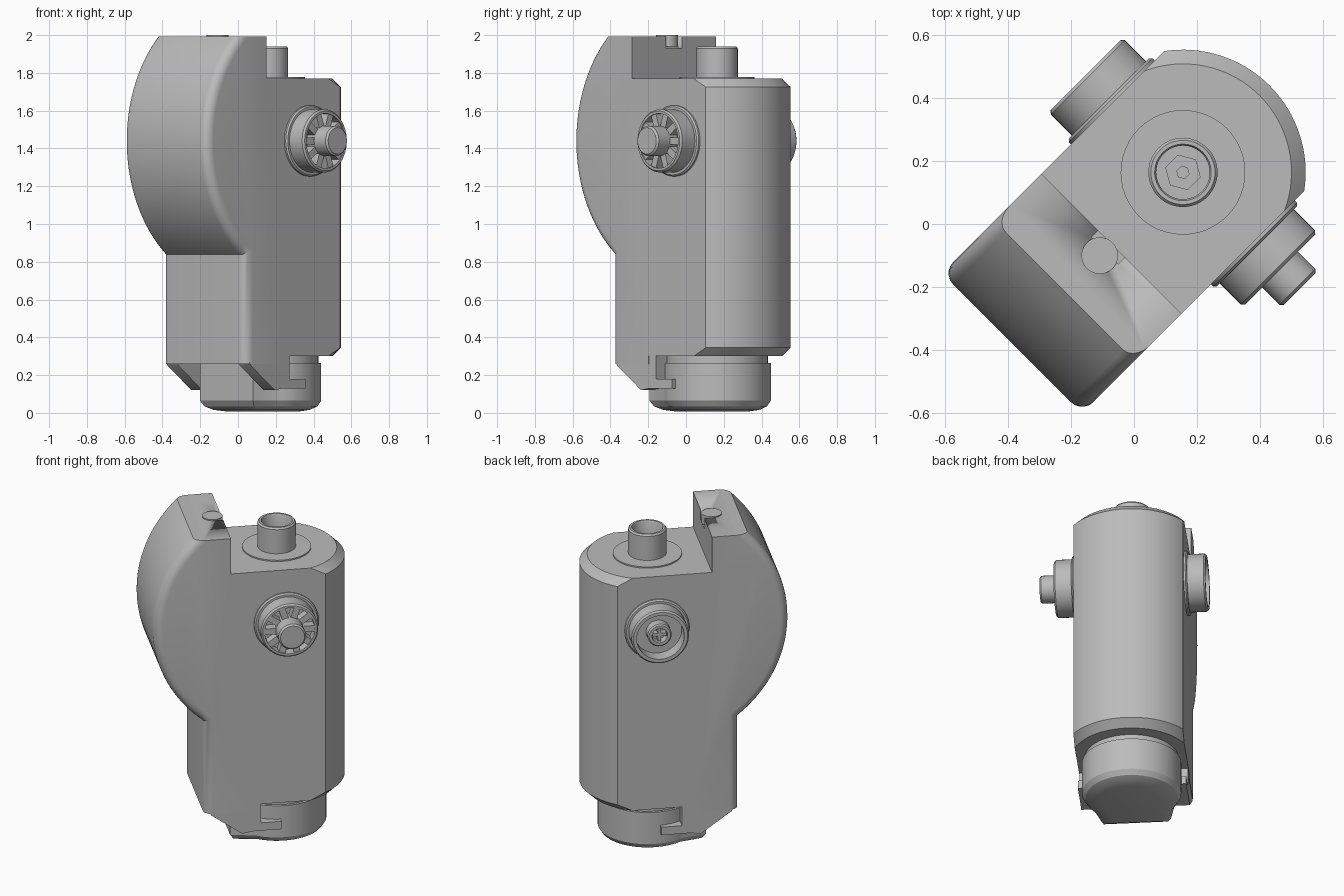
import bpy, bmesh, math
from mathutils import Matrix, Vector

if "Cube" in bpy.data.objects:
    bpy.data.objects.remove(bpy.data.objects["Cube"], do_unlink=True)

grey = bpy.data.materials.new("plain grey")
grey.use_nodes = True
COLOUR = (0.5, 0.5, 0.5, 1)
grey.diffuse_color = COLOUR
grey.node_tree.nodes["Principled BSDF"].inputs["Base Color"].default_value = COLOUR

AXIS = 0.226      # shared axis of barrel, post and knobs
HALF = 0.315      # half thickness of the body
KNOB_Z = 1.44
TOP = 1.993
# The body is modelled along x, then turned to stand diagonally
TURN = Matrix.Rotation(math.radians(45), 4, "Z") @ Matrix.Translation((0, 0.006, 0))
UPRIGHT = Matrix.Translation((AXIS, 0, 0))


def finish(name, bm, place=Matrix()):
    bmesh.ops.remove_doubles(bm, verts=bm.verts, dist=1e-5)
    bmesh.ops.recalc_face_normals(bm, faces=bm.faces)
    bm.transform(TURN @ place)
    mesh = bpy.data.meshes.new(name)
    bm.to_mesh(mesh)
    bm.free()
    obj = bpy.data.objects.new(name, mesh)
    bpy.context.collection.objects.link(obj)
    mesh.materials.append(grey)
    bpy.ops.object.select_all(action="DESELECT")
    obj.select_set(True)
    bpy.context.view_layer.objects.active = obj
    bpy.ops.object.shade_smooth_by_angle(angle=math.radians(30))
    return obj


def lathe(name, profile, place, steps=48):
    bm = bmesh.new()
    verts = [bm.verts.new((r, 0, h)) for r, h in profile]
    edges = [bm.edges.new(pair) for pair in zip(verts, verts[1:])]
    bmesh.ops.spin(bm, geom=verts + edges, cent=(0, 0, 0), axis=(0, 0, 1),
                   angle=2 * math.pi, steps=steps, use_duplicate=False)
    return finish(name, bm, place)


def slab(outline, y0, y1):
    """Extrude an x-z outline between two y positions."""
    bm = bmesh.new()
    face = bm.faces.new([bm.verts.new((x, y0, z)) for x, z in outline])
    new = bmesh.ops.extrude_face_region(bm, geom=[face])["geom"]
    bmesh.ops.translate(bm, vec=(0, y1 - y0, 0),
                        verts=[g for g in new if isinstance(g, bmesh.types.BMVert)])
    return bm


def box(name, lo, hi, place=Matrix()):
    outline = [(lo[0], lo[2]), (hi[0], lo[2]), (hi[0], hi[2]), (lo[0], hi[2])]
    return finish(name, slab(outline, lo[1], hi[1]), place)


def loft(name, loops):
    bm = bmesh.new()
    rings = [[bm.verts.new(p) for p in loop] for loop in loops]
    for a, b in zip(rings, rings[1:]):
        for i in range(len(a)):
            j = (i + 1) % len(a)
            bm.faces.new((a[i], a[j], b[j], b[i]))
    bm.faces.new(rings[0])
    bm.faces.new(rings[-1])
    return finish(name, bm)


# Front housing: round nose above a straight grip
NOSE_R, GRIP_X, STEP_X, JOIN_X = 0.768, -0.25, -0.095, 0.1
a_top = math.asin((TOP - KNOB_Z) / NOSE_R)
a_low = -math.acos((AXIS - GRIP_X) / NOSE_R)
outline = [(JOIN_X, 0.3), (JOIN_X, 1.77), (STEP_X, 1.77), (STEP_X, TOP)]
for i in range(33):
    a = a_top + (a_low - a_top) * i / 32
    outline.append((AXIS - NOSE_R * math.cos(a), KNOB_Z + NOSE_R * math.sin(a)))
outline += [(GRIP_X, 0.26), (0.03, 0.26), (0.03, 0.3)]
bm = slab(outline, -HALF, HALF)
rim = [e for e in bm.edges
       if e.verts[0].co.y * e.verts[1].co.y > 0
       and all(v.co.x < -0.2 for v in e.verts)
       and abs(e.verts[0].co.z - e.verts[1].co.z) > 0.001]
bmesh.ops.bevel(bm, geom=rim, offset=0.05, segments=5, profile=0.5,
                affect="EDGES", clamp_overlap=False)
housing = finish("front_housing", bm)

# Pocket behind the top button
cutter = box("pocket_cutter", (STEP_X - 0.03, -0.06, 1.93), (STEP_X + 0.05, 0.06, 2.1))
cutter.hide_render = True
cut = housing.modifiers.new("pocket", "BOOLEAN")
cut.operation, cut.object = "DIFFERENCE", cutter
bpy.context.view_layer.objects.active = housing
bpy.ops.object.modifier_apply(modifier=cut.name)
bpy.data.objects.remove(cutter, do_unlink=True)
lathe("top_button", [(0, 1.94), (0.058, 1.94), (0.058, 2), (0, 2)],
      Matrix.Translation((-0.148, 0, 0)))


# Rear barrel: round back with flat cheeks and chamfered ends
def barrel_loop(r, z):
    end = math.asin(HALF / r)
    arc = [end * (2 * i / 32 - 1) for i in range(33)]
    return ([(JOIN_X, -HALF, z)]
            + [(AXIS + r * math.cos(a), r * math.sin(a), z) for a in arc]
            + [(JOIN_X, HALF, z)])


loft("rear_barrel", [barrel_loop(r, z) for r, z in
                     ((0.345, 0.3), (0.39, 0.345), (0.39, 1.725), (0.345, 1.77))])


# Bottom cap: round, with a blunt front
def cap_loop(r, z, front):
    half = 0.7 * r
    arc = [math.radians(-125 + 250 * i / 48) for i in range(49)]
    return ([(front, -half, z)]
            + [(AXIS + r * math.cos(a), r * math.sin(a), z) for a in arc]
            + [(front, half, z)])


loft("bottom_cap", [cap_loop(*p) for p in
                    ((0.17, 0.008, 0.03), (0.225, 0.016, -0.02), (0.265, 0.035, -0.06),
                     (0.285, 0.065, -0.08), (0.285, 0.265, -0.08))])
lathe("cap_neck", [(0, 0.26), (0.27, 0.26), (0.27, 0.31), (0, 0.31)], UPRIGHT)

# Side guards around the cap, each with an upright and a ledge
guard = [(GRIP_X + 0.03, 0.27), (GRIP_X + 0.04, 0.25), (-0.03, 0.12), (0.03, 0.13),
         (0.2, 0.13), (0.2, 0.18), (0.08, 0.18), (0.08, 0.31), (0.02, 0.31), (0.02, 0.27)]
for side, word in ((-1, "right"), (1, "left")):
    finish(word + "_guard", slab(guard, side * 0.23, side * (HALF - 0.003)))

# Hollow post on top, with its washer and core
lathe("post_washer", [(0, 1.76), (0.198, 1.76), (0.198, 1.778), (0, 1.778)], UPRIGHT)
lathe("top_post", [(0, 1.77), (0.11, 1.77), (0.11, 1.93), (0.102, 1.94), (0.09, 1.94),
                   (0.085, 1.93), (0.085, 1.8), (0, 1.8)], UPRIGHT)
lathe("post_core", [(0, 1.79), (0.058, 1.79), (0.058, 1.85), (0.02, 1.85),
                    (0.02, 1.83), (0, 1.83)], UPRIGHT, 6)

# Side fittings share a flange and a cup
HUB = Matrix.Translation((AXIS, 0, KNOB_Z))
RIGHT = HUB @ Matrix.Rotation(math.pi / 2, 4, "X")
LEFT = HUB @ Matrix.Rotation(-math.pi / 2, 4, "X")
for word, place, inner, floor in (("right", RIGHT, 0.145, 0.375), ("left", LEFT, 0.138, 0.35)):
    lathe(word + "_flange", [(0, 0.3), (0.188, 0.3), (0.188, 0.325), (0.18, 0.333), (0, 0.333)], place)
    lathe(word + "_cup", [(0, 0.31), (0.167, 0.31), (0.167, 0.427), (0.158, 0.437),
                          (inner, 0.437), (inner, floor), (0, floor)], place)

# Right knob: button ringed by radial ribs
lathe("right_button", [(0, 0.36), (0.08, 0.36), (0.08, 0.515), (0.07, 0.525), (0, 0.525)], RIGHT)
for i in range(10):
    spin = Matrix.Rotation(2 * math.pi * i / 10, 4, "Z")
    box("knob_rib", (0.07, -0.019, 0.36), (0.15, 0.019, 0.43), RIGHT @ spin)

# Left socket: sleeve with a crossed pin
lathe("socket_sleeve", [(0, 0.34), (0.07, 0.34), (0.07, 0.405), (0.062, 0.412),
                        (0.045, 0.412), (0.045, 0.36), (0, 0.36)], LEFT)
for quarter in range(2):
    spin = Matrix.Rotation(quarter * math.pi / 2, 4, "Z")
    box("socket_pin", (-0.04, -0.01, 0.35), (0.04, 0.01, 0.4), LEFT @ spin)
